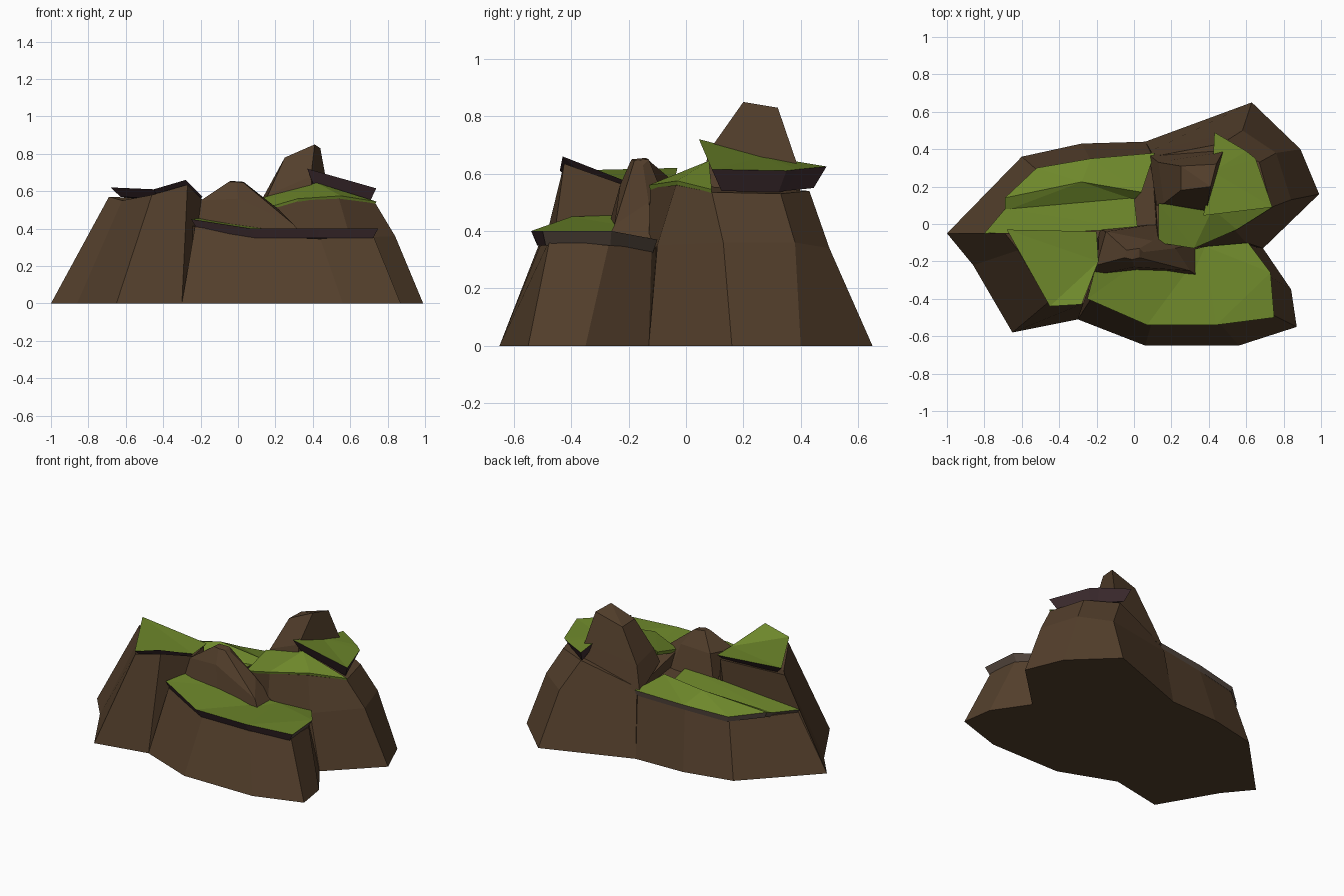
import bpy, bmesh
from mathutils import Vector


def material(name, rgb):
    m = bpy.data.materials.new(name)
    m.diffuse_color = (*rgb, 1)
    return m


ROCK = material("brown rock", (0.088, 0.050, 0.025))
GRASS = material("moss green grass", (0.155, 0.245, 0.024))
SOIL = material("dark soil", (0.050, 0.026, 0.030))
STONE = material("grey stone", (0.095, 0.068, 0.052))


def loft(name, loops, mats, rule=None):
    """Stack equal-length loops, close both ends, colour faces by a rule."""
    bm = bmesh.new()
    rings = [[bm.verts.new(p) for p in lp] for lp in loops]
    for a, b in zip(rings, rings[1:]):
        n = len(a)
        for i in range(n):
            j = (i + 1) % n
            bm.faces.new((a[i], a[j], b[j], b[i]))
    ends = [bm.faces.new(rings[0][::-1]), bm.faces.new(rings[-1])]
    bmesh.ops.triangulate(bm, faces=ends)
    bmesh.ops.recalc_face_normals(bm, faces=bm.faces)
    if rule:
        top = set(rings[-1])
        for f in bm.faces:
            f.material_index = rule(f, all(v in top for v in f.verts))
    me = bpy.data.meshes.new(name)
    bm.to_mesh(me)
    bm.free()
    for m in mats:
        me.materials.append(m)
    ob = bpy.data.objects.new(name, me)
    bpy.context.collection.objects.link(ob)
    return ob


def cliff(name, base, *loops):
    return loft(name, [[(x, y, 0) for x, y in base], *loops], [ROCK])


def slab(name, top, drop, inset, edge, rule=None):
    """Grass sheet with an overhanging edge of soil or stone."""
    c = sum((Vector(p) for p in top), Vector()) / len(top)
    low = []
    for p in top:
        d = Vector((p[0] - c.x, p[1] - c.y, 0))
        low.append(Vector(p) - d.normalized() * inset - Vector((0, 0, drop)))
    return loft(name, [low, top], [GRASS, edge, STONE],
                rule or (lambda f, is_top: 0 if is_top else 1))


# --- rock masses -----------------------------------------------------------
cliff("left_cliff",
      [(-1, -.05), (-.86, -.22), (-.65, -.58), (-.3, -.51), (-.1, -.2), (-.3, -.04)],
      [(-.69, -.05, .57), (-.62, -.14, .55), (-.46, -.42, .58),
       (-.27, -.425, .635), (-.19, -.2, .555), (-.22, -.045, .55)])

cliff("front_cliff",
      [(-.3, -.51), (.06, -.65), (.56, -.65), (.87, -.55), (.84, -.35),
       (.69, -.13), (.3, .05), (-.3, -.1)],
      [(-.23, -.40, .41), (.1, -.51, .36), (.44, -.51, .345), (.72, -.475, .37),
       (.71, -.27, .35), (.59, -.12, .34), (.3, .05, .36), (-.3, -.1, .43)])

cliff("back_cliff",
      [(-1, -.05), (-.3, -.1), (.15, 0), (.06, .44), (-.28, .43), (-.6, .36)],
      [(-.79, -.05, .35), (-.3, -.1, .38), (.13, 0, .42), (.1, .375, .40),
       (-.23, .34, .37), (-.52, .29, .35)])

cliff("right_cliff",
      [(.3, -.14), (.69, -.13), (.99, .16), (.89, .4), (.63, .65), (.06, .44), (.1, -.08)],
      [(.31, -.13, .35), (.6, -.1, .35), (.84, .13, .36), (.76, .38, .36),
       (.58, .50, .34), (.09, .39, .36), (.12, -.09, .35)],
      [(.32, -.125, .55), (.54, -.035, .56), (.735, .09, .535), (.67, .33, .53),
       (.47, .43, .54), (.10, .36, .43), (.13, -.1, .5)])

# --- rocky peak and small crag ----------------------------------------------
loft("peak",
     [[(.12, .10, .50), (.40, .05, .55), (.48, .40, .52), (.08, .37, .40)],
      [(.16, .11, .58), (.39, .08, .68), (.475, .385, .64), (.13, .33, .56)],
      [(.25, .18, .78), (.41, .20, .85), (.44, .32, .83), (.25, .31, .775)]], [ROCK])

loft("small_crag",
     [[(-.24, -.28, .38), (.02, -.25, .36), (.36, -.29, .34), (.34, -.1, .36),
       (.12, 0, .40), (-.18, -.03, .40)],
      [(-.20, -.22, .55), (.0, -.23, .56), (.30, -.25, .42), (.22, -.13, .50),
       (.10, -.09, .55), (-.15, -.04, .57)],
      [(-.05, -.18, .65), (-.01, -.19, .65), (.03, -.18, .645), (.05, -.15, .63),
       (.03, -.13, .65), (-.04, -.14, .655)]], [ROCK])

# --- grass sheets -------------------------------------------------------------
slab("left_grass",
     [(-.68, -.03, .62), (-.45, -.44, .61), (-.28, -.43, .66), (-.19, -.2, .57),
      (-.2, -.04, .575)], .05, .06, SOIL)

slab("front_grass",
     [(-.25, -.40, .45), (.07, -.54, .40), (.44, -.54, .40), (.75, -.50, .40),
      (.73, -.26, .40), (.61, -.10, .37), (.38, -.12, .37), (.36, -.27, .375),
      (.0, -.22, .42), (-.21, -.25, .455)], .05, .03, SOIL,
     lambda f, is_top: 0 if is_top else (2 if f.normal.x > .5 else 1))

# two-step sheet behind: low strip against the cliff, raised sheet at the rim
slab("back_grass_low",
     [(-.8, -.05, .37), (.02, -.03, .44), (.0, .15, .42), (-.69, .08, .37)],
     .03, .02, STONE)
slab("back_grass_bank",
     [(-.69, .07, .365), (0, .13, .415), (.04, .17, .465), (-.28, .225, .465),
      (-.69, .14, .395)], .03, .01, STONE,
     lambda f, is_top: 0 if is_top or f.normal.y < -.3 else 1)
slab("back_grass_high",
     [(-.69, .14, .395), (-.28, .225, .465), (.04, .17, .465), (.11, .38, .42),
      (-.23, .35, .40), (-.52, .30, .38)], .035, .01, STONE)

slab("middle_grass",
     [(.13, -.1, .505), (.32, -.13, .56), (.55, -.03, .575), (.74, .09, .545),
      (.42, .08, .645), (.13, .11, .565)], .025, .01, GRASS)

slab("right_grass",
     [(.37, .045, .72), (.74, .09, .615), (.65, .35, .61), (.60, .39, .615),
      (.43, .49, .625), (.42, .28, .66)], .075, .05, SOIL)
